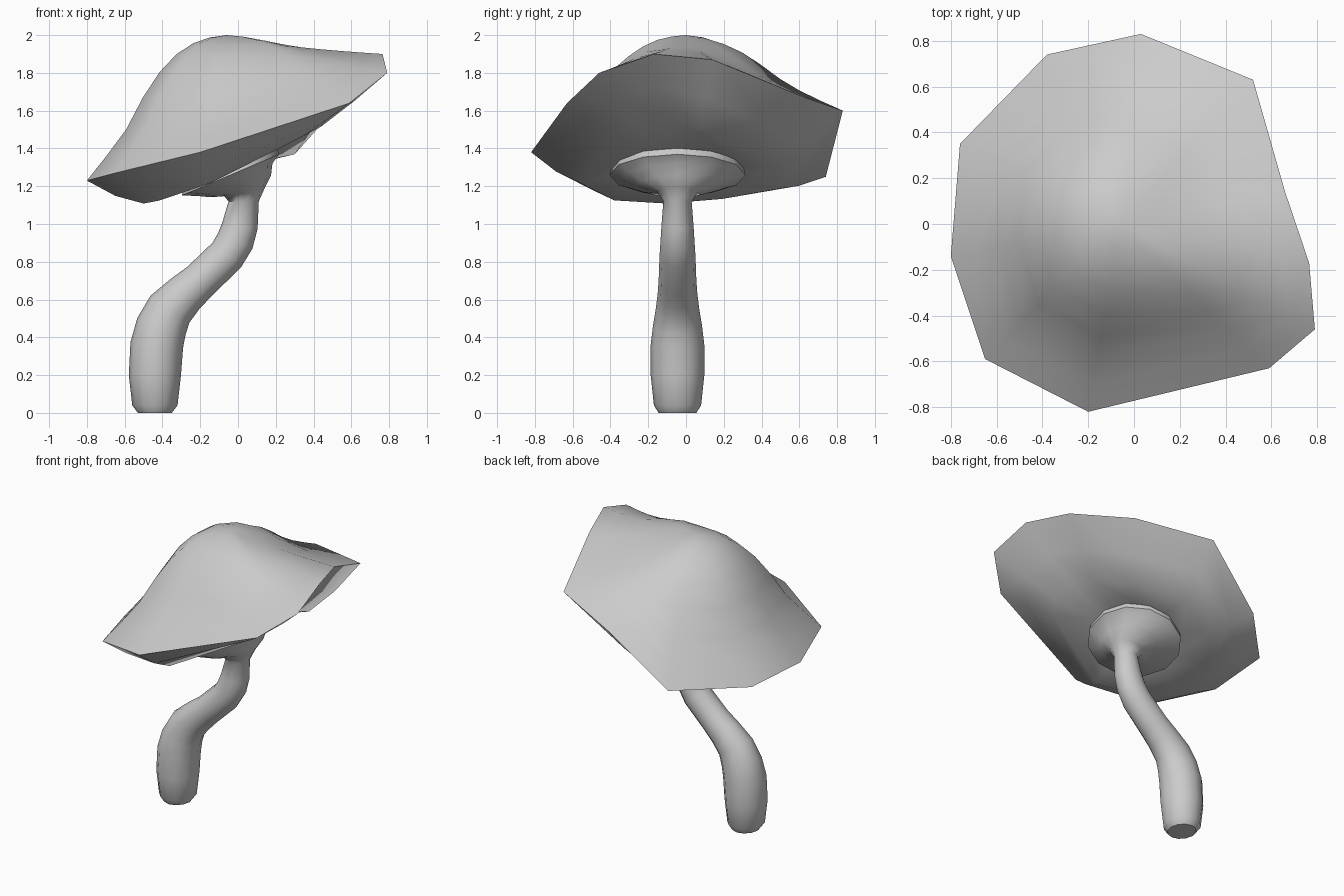
import bpy, bmesh
from math import cos, sin, radians, pi, atan2
from mathutils import Vector

if "Cube" in bpy.data.objects:
    bpy.data.objects.remove(bpy.data.objects["Cube"])


def loft(name, rings, start, end):
    """Skin closed rings of equal length; cap ends with a face (None) or a point."""
    bm = bmesh.new()
    vr = [[bm.verts.new(p) for p in ring] for ring in rings]
    n = len(vr[0])
    for a, b in zip(vr, vr[1:]):
        for i in range(n):
            j = (i + 1) % n
            bm.faces.new((a[i], a[j], b[j], b[i]))
    for ring, tip in ((vr[0], start), (vr[-1], end)):
        if tip is None:
            bm.faces.new(ring)
        else:
            t = bm.verts.new(tip)
            for i in range(n):
                bm.faces.new((ring[i], ring[(i + 1) % n], t))
    bmesh.ops.recalc_face_normals(bm, faces=bm.faces[:])
    me = bpy.data.meshes.new(name)
    bm.to_mesh(me)
    bm.free()
    ob = bpy.data.objects.new(name, me)
    bpy.context.collection.objects.link(ob)
    bpy.ops.object.select_all(action='DESELECT')
    ob.select_set(True)
    bpy.context.view_layer.objects.active = ob
    bpy.ops.object.shade_smooth_by_angle(angle=radians(50))
    return ob


# Curved stem flaring into the collar: x, z, tilt in degrees, radius x, radius y
stem = [
    (-.44, 0, 0, .09, .10), (-.44, .04, 0, .12, .125), (-.44, .2, 0, .138, .142),
    (-.43, .36, 6, .14, .142), (-.405, .46, 18, .135, .13), (-.36, .55, 34, .125, .115),
    (-.28, .63, 46, .11, .105), (-.20, .70, 48, .10, .10), (-.06, .835, 42, .10, .095),
    (-.015, .91, 24, .10, .09), (.01, .99, 10, .095, .085), (.03, 1.12, 0, .08, .075),
    (.035, 1.17, -12, .11, .11), (.015, 1.20, -20, .17, .22), (-.02, 1.235, -23, .22, .30),
    (-.04, 1.26, -23, .28, .36), (-.04, 1.33, -23, .26, .34),
]
rings = []
for x, z, tilt, rx, ry in stem:
    t = radians(tilt)
    rings.append([(x + rx * cos(a) * cos(t), -.045 + ry * sin(a), z - rx * cos(a) * sin(t))
                  for a in (2 * pi * k / 12 for k in range(12))])
loft("stem", rings, None, None)

# Cap rim corners: x, y, z, sag of the underside, bell sharpness
rim = [
    (-.80, -.14, 1.23, .07, 1), (-.65, -.59, 1.27, .08, .97), (-.20, -.82, 1.38, .07, .85),
    (.59, -.63, 1.64, 0, .9), (.79, -.46, 1.80, .02, .68), (.765, -.17, 1.90, .02, .45),
    (.66, .14, 1.87, .06, .5), (.52, .63, 1.67, .10, .66), (.03, .83, 1.60, .10, .75),
    (-.38, .74, 1.25, .04, 1), (-.76, .35, 1.23, .05, 1),
]
# Bell-shaped fall from crown to rim, evaluated at even steps along each spoke
bell = [(0, 1), (.15, .98), (.3, .92), (.45, .79), (.6, .57), (.72, .35), (.86, .17), (1, 0)]


def fall(t):
    for (t0, f0), (t1, f1) in zip(bell, bell[1:]):
        if t <= t1:
            return f0 + (f1 - f0) * (t - t0) / (t1 - t0)


crown = Vector((-.06, 0, 2.0))
top = []
for s in (.12, .24, .36, .48, .6, .72, .86):
    top.append([(crown.x + (x - crown.x) * s, y * s, z + (2 - z) * fall(s ** p))
                for x, y, z, sag, p in rim])

edge = [r[:3] for r in rim]
inner = []
for x, y, z, sag, p in rim:
    a = atan2((y + .045) / .36, (x + .04) / .27)
    inner.append((-.04 + .26 * cos(a), -.045 + .35 * sin(a), 1.295 + .11 * cos(a)))
under = []
for k, g, lift in ((.3, .75, .015), (.6, 1, .025)):
    under.append([tuple(Vector(e).lerp(Vector(i), k) - Vector((0, 0, r[3] * g + lift)))
                  for e, i, r in zip(edge, inner, rim)])

loft("cap", top + [edge] + under + [inner], crown, (-.04, -.045, 1.31))
